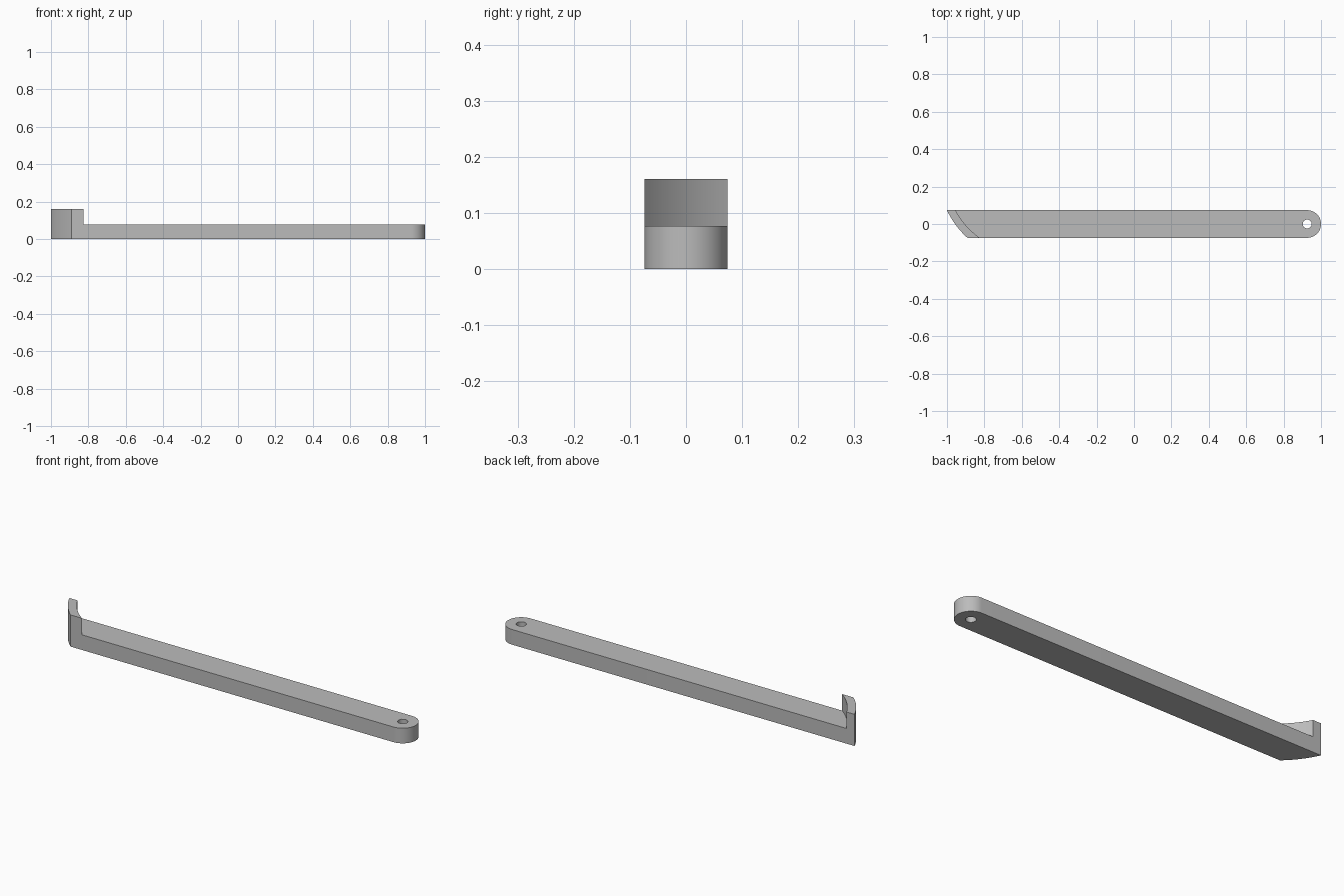
import bpy, bmesh
from math import asin, cos, sin, pi, radians
from mathutils import Vector

if "Cube" in bpy.data.objects:
    bpy.data.objects.remove(bpy.data.objects["Cube"])

HALF = 0.074                       # half width of the bar
BAR_H, HOOK_H = 0.077, 0.161       # heights of bar and hook
PIVOT = Vector((1 - HALF, 0, 0))   # centre of the rounded end
HOLE_R = 0.024
ARC_C = Vector((-0.583, 0.268, 0)) # centre of the hook's curve
R_OUT, R_IN = 0.46, 0.419


def arc(centre, radius, a0, a1, steps):
    return [centre + radius * Vector((cos(a), sin(a), 0))
            for a in (a0 + (a1 - a0) * i / steps for i in range(steps + 1))]


def hook_arc(radius):
    """Arc across the bar's full width, from back to front."""
    a0 = pi + asin((ARC_C.y - HALF) / radius)
    a1 = pi + asin((ARC_C.y + HALF) / radius)
    return arc(ARC_C, radius, a0, a1, 12)


def loop_edges(bm, verts):
    return [bm.edges.new((v, verts[i - 1])) for i, v in enumerate(verts)]


def raise_faces(bm, faces, height):
    new = bmesh.ops.extrude_face_region(bm, geom=faces)["geom"]
    verts = [g for g in new if isinstance(g, bmesh.types.BMVert)]
    bmesh.ops.translate(bm, verts=verts, vec=(0, 0, height))
    return [g for g in new if isinstance(g, bmesh.types.BMFace)]


bm = bmesh.new()
add = lambda points: [bm.verts.new(p) for p in points]

# Flat outline of the bar with its pivot hole
outer, inner = add(hook_arc(R_OUT)), add(hook_arc(R_IN))
round_end = add(arc(PIVOT, HALF, -pi / 2, pi / 2, 24))
hole = add(arc(PIVOT, HOLE_R, 0, 2 * pi, 16)[:-1])
edges = loop_edges(bm, inner + round_end) + loop_edges(bm, hole)
bmesh.ops.triangle_fill(bm, edges=edges, use_beauty=True, normal=(0, 0, 1))

# Curved strip under the hook
for i in range(len(outer) - 1):
    bm.faces.new((outer[i], outer[i + 1], inner[i + 1], inner[i]))

# Raise the whole bar, then the hook alone
top = raise_faces(bm, bm.faces[:], BAR_H)


def in_hook(face):
    c = face.calc_center_median()
    c.z = 0
    return c.x < -0.8 and (c - ARC_C).length > R_IN + 0.01


raise_faces(bm, [f for f in top if in_hook(f)], HOOK_H - BAR_H)
bmesh.ops.recalc_face_normals(bm, faces=bm.faces[:])

mesh = bpy.data.meshes.new("hooked_bar")
bm.to_mesh(mesh)
bm.free()
bar = bpy.data.objects.new("hooked_bar", mesh)
bpy.context.collection.objects.link(bar)

# Plain grey finish
grey = bpy.data.materials.new("grey")
grey.use_nodes = True
grey.diffuse_color = (0.5, 0.5, 0.5, 1)
grey.node_tree.nodes["Principled BSDF"].inputs["Base Color"].default_value = grey.diffuse_color
mesh.materials.append(grey)

bpy.context.view_layer.objects.active = bar
bar.select_set(True)
bpy.ops.object.shade_smooth_by_angle(angle=radians(30))
